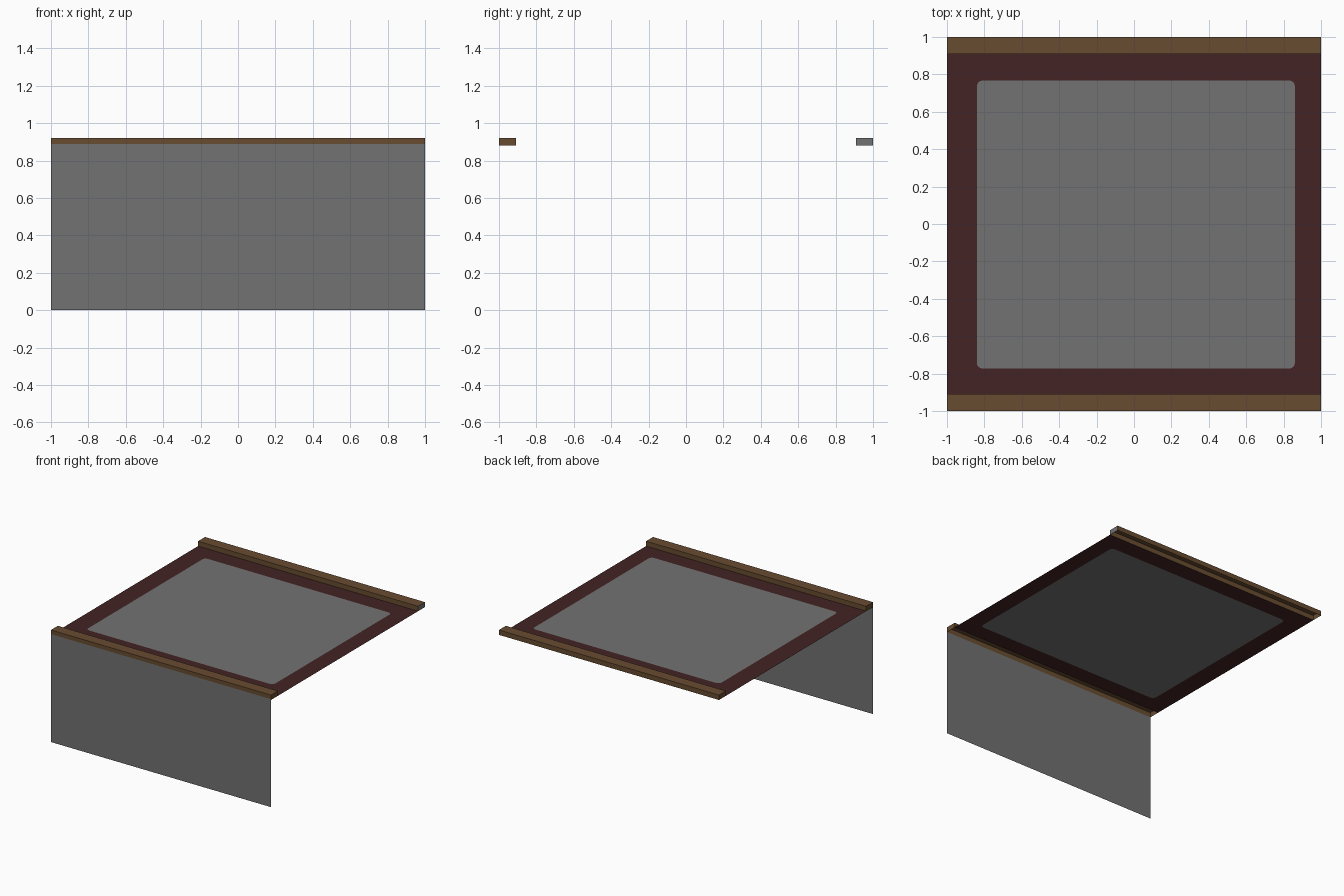
import bpy, bmesh, math

if "Cube" in bpy.data.objects:
    bpy.data.objects.remove(bpy.data.objects["Cube"])


def material(name, rgb):
    m = bpy.data.materials.new(name)
    m.diffuse_color = (*rgb, 1.0)
    m.use_nodes = True
    m.node_tree.nodes["Principled BSDF"].inputs["Base Color"].default_value = m.diffuse_color
    return m


BROWN = material("wood_brown", (0.138, 0.072, 0.030))
GREY = material("stone_grey", (0.168, 0.168, 0.168))
MAROON = material("dark_maroon", (0.056, 0.017, 0.018))


def finish(name, bm, mats):
    mesh = bpy.data.meshes.new(name)
    bm.normal_update()
    bm.to_mesh(mesh)
    bm.free()
    for m in mats:
        mesh.materials.append(m)
    obj = bpy.data.objects.new(name, mesh)
    bpy.context.collection.objects.link(obj)
    return obj


# Rails: boxes with an open underside; one end cap may be grey
def rail(name, y, grey_end):
    bm = bmesh.new()
    bmesh.ops.create_cube(bm, size=1)
    bmesh.ops.scale(bm, verts=bm.verts, vec=(2.0, 0.09, 0.04))
    bmesh.ops.translate(bm, verts=bm.verts, vec=(0, y, 0.90))
    bm.normal_update()
    bottom = [f for f in bm.faces if f.normal.z < -0.9]
    bmesh.ops.delete(bm, geom=bottom, context='FACES_ONLY')
    for f in bm.faces:
        if grey_end and f.normal.x > 0.9:
            f.material_index = 1
    return finish(name, bm, [BROWN, GREY])


rail("front_rail", -0.955, False)
rail("back_rail", 0.955, True)

# Front panel: a single hanging sheet
bm = bmesh.new()
yp = -1.0008
bm.faces.new([bm.verts.new(p) for p in
              ((-1, yp, 0), (1, yp, 0), (1, yp, 0.887), (-1, yp, 0.887))])
finish("front_panel", bm, [GREY])

# Deck sheet: maroon border around a grey centre with rounded corners
bm = bmesh.new()
Z, R, N = 0.88, 0.03, 4
x0, x1, y0, y1 = -0.84, 0.86, -0.773, 0.767
outer = [bm.verts.new((sx, sy * 0.91, Z))
         for sx, sy in ((1, 1), (-1, 1), (-1, -1), (1, -1))]
centres = [(x1 - R, y1 - R), (x0 + R, y1 - R), (x0 + R, y0 + R), (x1 - R, y0 + R)]
arcs = []
for k, (cx, cy) in enumerate(centres):
    angles = [(k + i / N) * math.pi / 2 for i in range(N + 1)]
    arcs.append([bm.verts.new((cx + R * math.cos(a), cy + R * math.sin(a), Z))
                 for a in angles])
for k in range(4):
    n = (k + 1) % 4
    for a, b in zip(arcs[k], arcs[k][1:]):
        bm.faces.new((outer[k], b, a))
    bm.faces.new((outer[k], outer[n], arcs[n][0], arcs[k][-1]))
centre = bm.faces.new([v for arc in arcs for v in arc])
centre.material_index = 1
finish("deck", bm, [MAROON, GREY])
